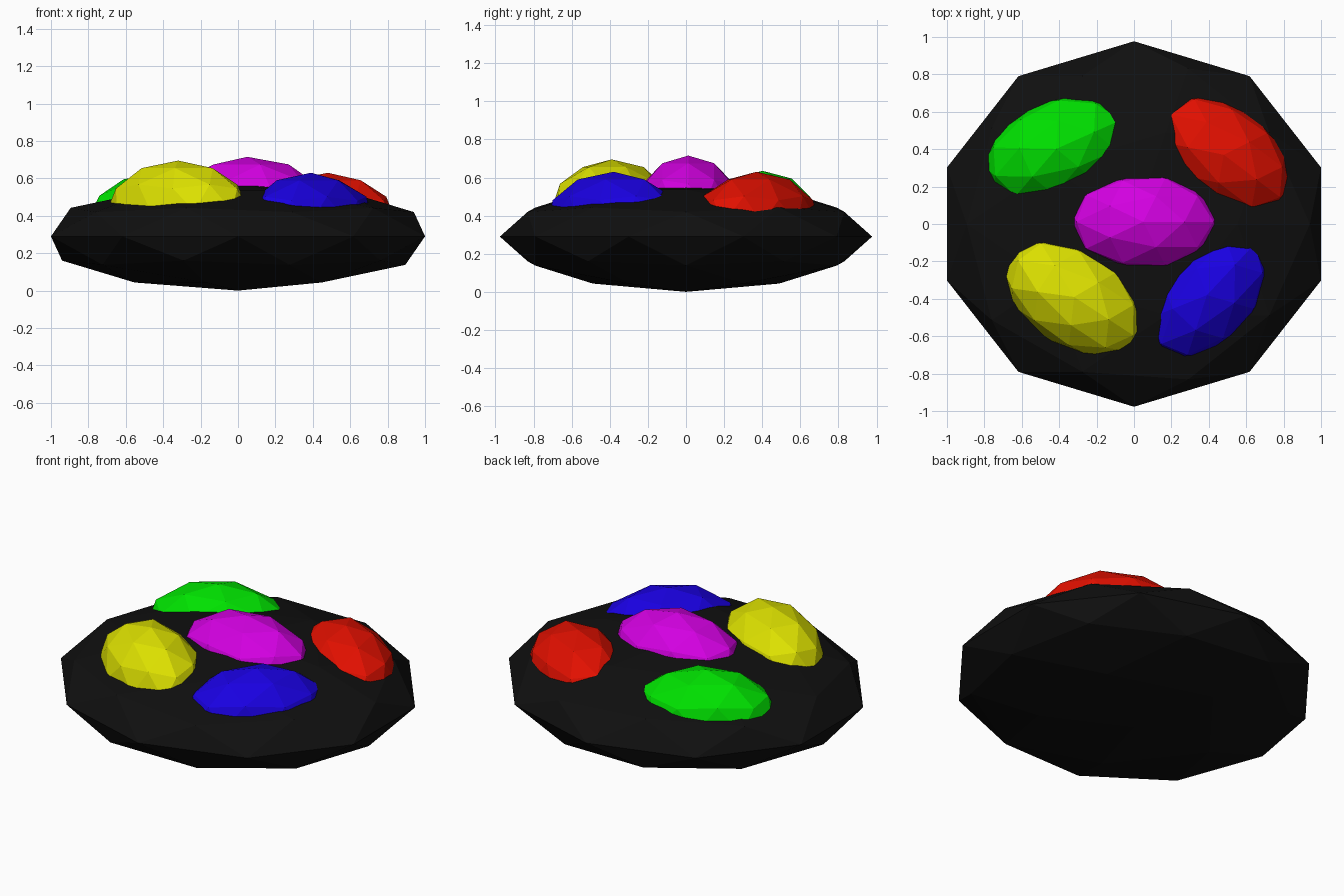
import bpy
from math import radians

if "Cube" in bpy.data.objects:
    bpy.data.objects.remove(bpy.data.objects["Cube"])


def pebble(name, location, scale, turn, colour):
    """Flat-shaded, stretched icosphere with its own colour."""
    bpy.ops.mesh.primitive_ico_sphere_add(
        subdivisions=2, radius=1, location=location, rotation=(0, 0, radians(turn)))
    ob = bpy.context.object
    ob.name = name
    ob.scale = scale
    mat = bpy.data.materials.new(name + "_colour")
    mat.diffuse_color = (*colour, 1)
    mat.use_nodes = True
    mat.node_tree.nodes["Principled BSDF"].inputs["Base Color"].default_value = mat.diffuse_color
    ob.data.materials.append(mat)
    return ob


# Dark flattened body
pebble("base_stone", (0, 0, 0.29), (1.0515, 0.977, 0.29), 0, (0.005, 0.005, 0.005))

# Coloured gems, all the same size, sunk into the upper surface
GEM = (0.42, 0.272, 0.27)
gems = [
    ("magenta_gem", (0.05, 0.012, 0.445), 0, (0.65, 0.0, 0.75)),
    ("yellow_gem", (-0.32, -0.39, 0.425), -33, (0.72, 0.75, 0.0)),
    ("blue_gem", (0.39, -0.38, 0.36), 47, (0.01, 0.0, 0.75)),
    ("red_gem", (0.48, 0.37, 0.36), -37, (0.75, 0.005, 0.0)),
    ("green_gem", (-0.415, 0.402, 0.365), 24, (0.0, 0.75, 0.0)),
]
for name, location, turn, colour in gems:
    pebble(name, location, GEM, turn, colour)
